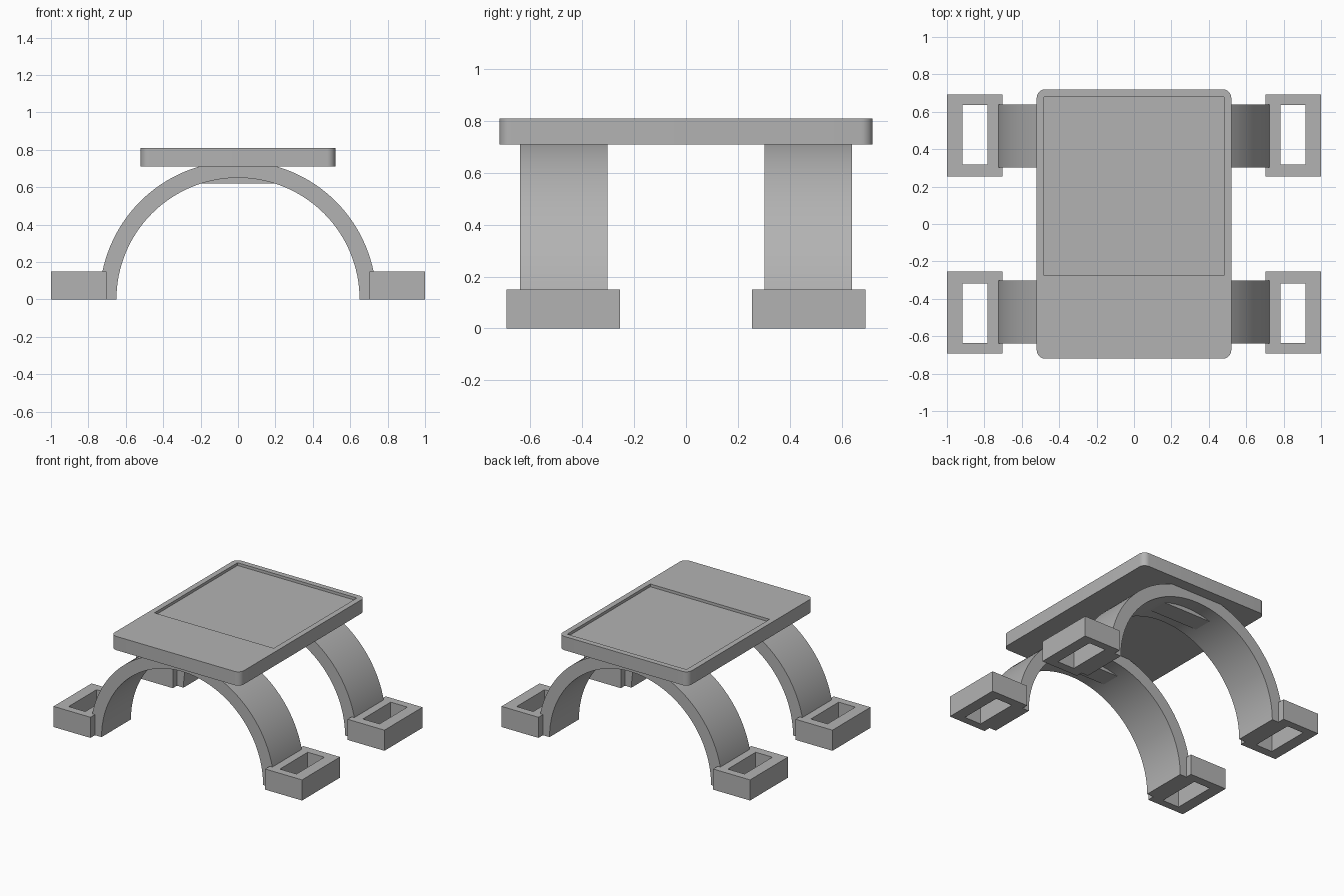
import bpy, bmesh
from math import pi, cos, sin, sqrt, radians

if "Cube" in bpy.data.objects:
    bpy.data.objects.remove(bpy.data.objects["Cube"], do_unlink=True)

GREY = (0.45, 0.45, 0.45, 1)
grey = bpy.data.materials.new("plain grey")
grey.use_nodes = True
grey.diffuse_color = GREY
grey.node_tree.nodes["Principled BSDF"].inputs["Base Color"].default_value = GREY


def prism(name, outline, axis, low, high):
    """Extrude a 2D outline along y (outline in xz) or z (outline in xy)."""
    bm = bmesh.new()
    place = (lambda a, b: (a, low, b)) if axis == "y" else (lambda a, b: (a, b, low))
    face = bm.faces.new([bm.verts.new(place(a, b)) for a, b in outline])
    grown = bmesh.ops.extrude_face_region(bm, geom=[face])["geom"]
    step = (0, high - low, 0) if axis == "y" else (0, 0, high - low)
    bmesh.ops.translate(bm, vec=step, verts=[g for g in grown if isinstance(g, bmesh.types.BMVert)])
    bmesh.ops.recalc_face_normals(bm, faces=bm.faces)
    mesh = bpy.data.meshes.new(name)
    bm.to_mesh(mesh)
    bm.free()
    mesh.materials.append(grey)
    obj = bpy.data.objects.new(name, mesh)
    bpy.context.collection.objects.link(obj)
    return obj


def rect(x0, x1, y0, y1):
    return [(x0, y0), (x1, y0), (x1, y1), (x0, y1)]


def arc(radius, start, end, steps, cx=0, cy=0):
    angles = [start + (end - start) * i / steps for i in range(steps + 1)]
    return [(cx + radius * cos(a), cy + radius * sin(a)) for a in angles]


def activate(obj):
    bpy.ops.object.select_all(action="DESELECT")
    obj.select_set(True)
    bpy.context.view_layer.objects.active = obj


def cut(obj, cutter):
    mod = obj.modifiers.new("cut", "BOOLEAN")
    mod.operation, mod.solver, mod.object = "DIFFERENCE", "EXACT", cutter
    activate(obj)
    bpy.ops.object.modifier_apply(modifier=mod.name)
    bpy.data.objects.remove(cutter, do_unlink=True)


def smooth(obj):
    activate(obj)
    bpy.ops.object.shade_smooth_by_angle(angle=radians(30))


# Table top: rounded corners and a shallow tray set towards the back
HX, HY, R = 0.52, 0.72, 0.045
UNDER, TOP = 0.71, 0.81
corners = [(1, 1), (-1, 1), (-1, -1), (1, -1)]
outline = []
for i, (sx, sy) in enumerate(corners):
    outline += arc(R, i * pi / 2, (i + 1) * pi / 2, 8, sx * (HX - R), sy * (HY - R))
top = prism("table_top", outline, "z", UNDER, TOP)
cut(top, prism("tray_cutter", rect(-0.48, 0.48, -0.275, 0.68), "z", TOP - 0.02, TOP + 0.1))
smooth(top)

# Arched legs with a flat-bottomed pad under each crown, and slotted feet
INNER, OUTER, PAD = 0.65, 0.74, 0.62
reach = sqrt(INNER ** 2 - PAD ** 2)
for end, s in (("front", -1), ("back", 1)):
    y0, y1 = sorted((s * 0.302, s * 0.64))
    arch = prism(end + "_arch", arc(OUTER, 0, pi, 64) + arc(INNER, pi, 0, 64), "y", y0, y1)
    smooth(arch)
    mid = (y0 + y1) / 2
    prism(end + "_pad", rect(-reach, reach, PAD, UNDER), "y", mid - 0.07, mid + 0.07)
    for side, m in (("left", 1), ("right", -1)):
        fy = sorted((s * 0.255, s * 0.692))
        hy = sorted((s * 0.317, s * 0.637))
        foot = prism(f"{end}_{side}_foot", rect(*sorted((m * 0.703, m)), *fy), "z", 0, 0.15)
        cut(foot, prism("slot_cutter", rect(*sorted((m * 0.783, m * 0.917)), *hy), "z", -0.1, 0.3))
